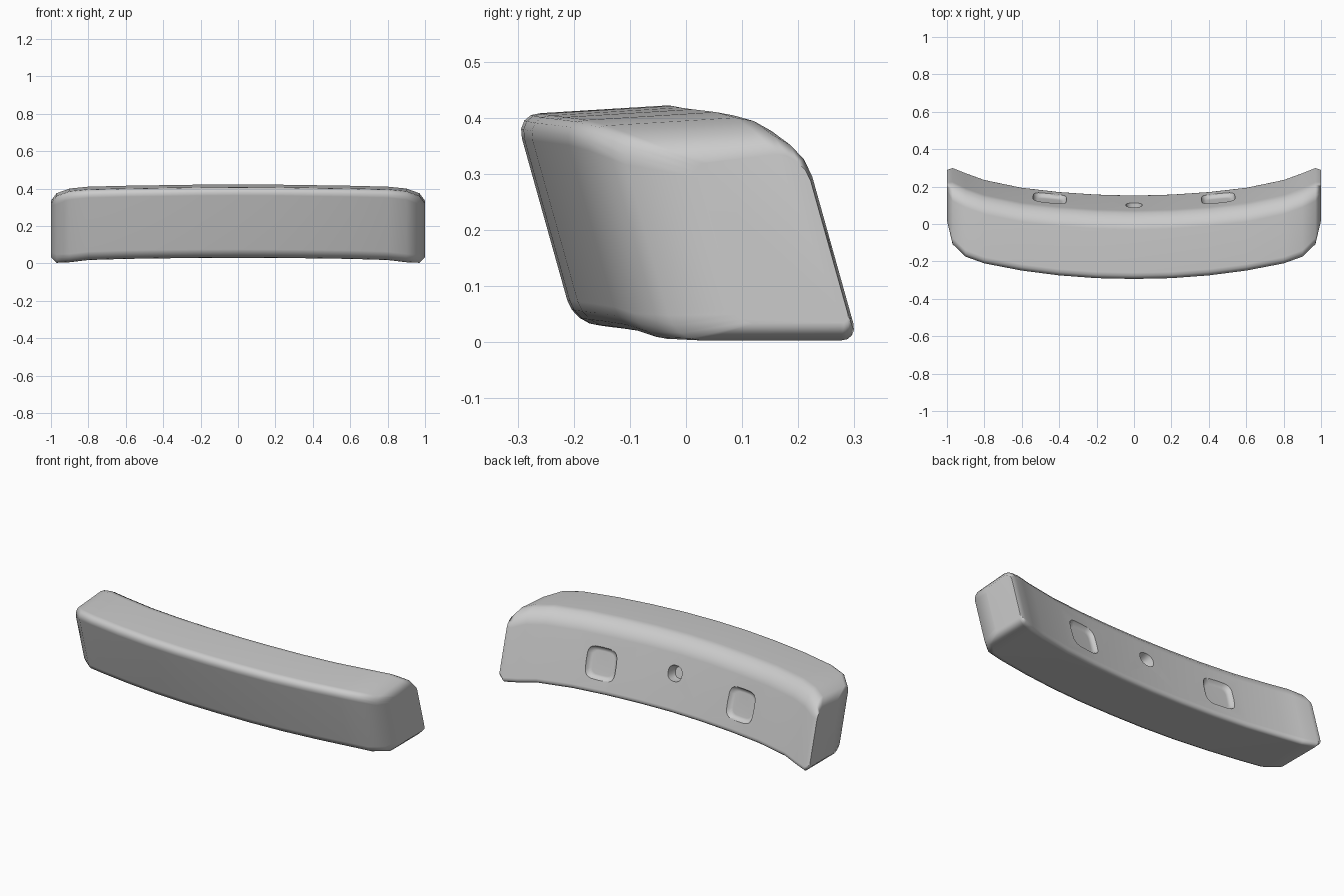
import bpy, bmesh
from math import sin, cos, pi, radians, copysign
from mathutils import Vector

if "Cube" in bpy.data.objects:
    bpy.data.objects.remove(bpy.data.objects["Cube"])

LEAN = 0.28  # forward lean of the pad per unit of height

grey = bpy.data.materials.new("light_grey")
grey.use_nodes = True
grey.diffuse_color = (0.6, 0.6, 0.6, 1)
grey.node_tree.nodes["Principled BSDF"].inputs["Base Color"].default_value = (0.6, 0.6, 0.6, 1)


def make_object(name, bm):
    bmesh.ops.recalc_face_normals(bm, faces=bm.faces)
    mesh = bpy.data.meshes.new(name)
    bm.to_mesh(mesh)
    bm.free()
    mesh.materials.append(grey)
    obj = bpy.data.objects.new(name, mesh)
    bpy.context.collection.objects.link(obj)
    return obj


def section(front, back, top, bottom, soft):
    """Leaning rounded cross-section as (y, z) points."""
    f, b = front + LEAN * 0.365, back + LEAN * 0.045
    corners = [(f, bottom, 0.045, 1, 1, 180), (b, bottom, 0.03, -1, 1, 270),
               (b, top, 0.08, -1, -1, 0), (f, top - 0.014, 0.045, 1, -1, 90)]
    points = []
    for u, z, r, su, sz, start in corners:
        r *= soft
        for i in range(5):
            a = radians(start + 22.5 * i)
            pz = z + sz * r + r * sin(a)
            points.append((u + su * r + r * cos(a) - LEAN * pz, pz))
    return points


# Half of the pad from centre to end: x, front, back, top, bottom, softness
half = [(0, -.293, .155, .422, .030, 1), (.2, -.289, .16, .421, .029, 1),
        (.4, -.275, .173, .418, .027, 1), (.6, -.25, .195, .415, .024, 1),
        (.8, -.213, .235, .410, .018, 1), (.9, -.18, .268, .400, .006, 1),
        (.97, -.12, .295, .375, .003, 1), (1, 0, .29, .335, .033, .6)]
stations = [(-s[0], *s[1:]) for s in reversed(half[1:])] + half

# Pad body
bm = bmesh.new()
rings = [[bm.verts.new((x, y, z)) for y, z in section(*shape)] for x, *shape in stations]
for r0, r1 in zip(rings, rings[1:]):
    for i in range(len(r0)):
        j = (i + 1) % len(r0)
        bm.faces.new((r0[i], r0[j], r1[j], r1[i]))
caps = [bm.faces.new(rings[0]), bm.faces.new(rings[-1])]
bmesh.ops.inset_individual(bm, faces=caps, thickness=0.015)
pad = make_object("backrest_pad", bm)


def cut_recess(location, normal, radius, depth, power):
    """Sink a rounded, slightly tapered pocket into the pad."""
    bm = bmesh.new()
    loops = []
    for z, scale in ((-depth, 0.72), (-depth * 0.6, 0.9), (0, 1.0), (0.06, 1.1)):
        loop = []
        for i in range(24):
            a = 2 * pi * i / 24
            c, s = cos(a), sin(a)
            loop.append(bm.verts.new((
                radius * scale * copysign(abs(c) ** power, c),
                radius * scale * copysign(abs(s) ** power, s), z)))
        loops.append(loop)
    for l0, l1 in zip(loops, loops[1:]):
        for i in range(24):
            bm.faces.new((l0[i], l0[(i + 1) % 24], l1[(i + 1) % 24], l1[i]))
    bm.faces.new(loops[0])
    bm.faces.new(loops[-1])
    rotation = Vector(normal).to_track_quat('Z', 'Y').to_matrix().to_4x4()
    bm.transform(rotation)
    bmesh.ops.translate(bm, verts=bm.verts, vec=location)
    cutter = make_object("recess_cutter", bm)
    cutter.hide_render = True
    mod = pad.modifiers.new("recess", 'BOOLEAN')
    mod.operation = 'DIFFERENCE'
    mod.solver = 'EXACT'
    mod.object = cutter
    bpy.ops.object.modifier_apply(modifier=mod.name)
    bpy.data.objects.remove(cutter)


bpy.context.view_layer.objects.active = pad
pad.select_set(True)

# Two square mounting recesses and a central round socket in the back
for side in (-1, 1):
    cut_recess((side * 0.45, 0.137, 0.19), (-side * 0.09, 1, LEAN), 0.09, 0.022, 0.5)
cut_recess((0, 0.10, 0.24), (0, 1, LEAN), 0.044, 0.05, 0.85)

# Soft shading with large faces kept flat
bpy.ops.object.shade_smooth_by_angle(angle=radians(62))
weighted = pad.modifiers.new("soft_normals", 'WEIGHTED_NORMAL')
weighted.keep_sharp = True
